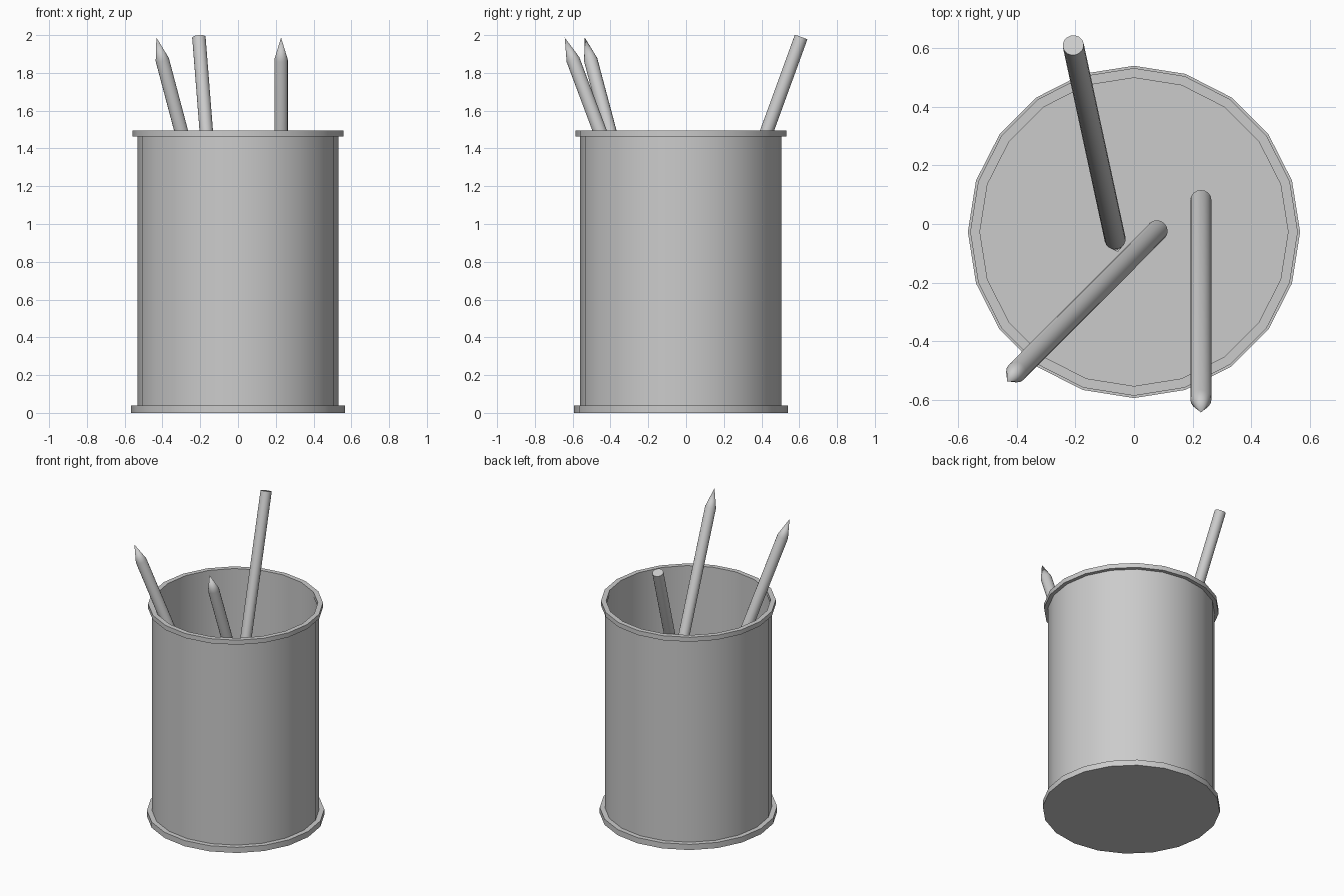
import bpy, bmesh, math
from mathutils import Vector

if "Cube" in bpy.data.objects:
    bpy.data.objects.remove(bpy.data.objects["Cube"])

CUP_Y = -0.027


def finish(name, bm, loc):
    bmesh.ops.recalc_face_normals(bm, faces=bm.faces)
    mesh = bpy.data.meshes.new(name)
    bm.to_mesh(mesh)
    bm.free()
    ob = bpy.data.objects.new(name, mesh)
    ob.location = loc
    bpy.context.collection.objects.link(ob)
    bpy.ops.object.select_all(action='DESELECT')
    ob.select_set(True)
    bpy.context.view_layer.objects.active = ob
    bpy.ops.object.shade_smooth_by_angle(angle=math.radians(30))
    return ob


def lathe(name, profile, sides, loc, closed=False):
    """Revolve (radius, z) points; radius 0 becomes a single pole vertex."""
    bm = bmesh.new()
    rings = []
    for r, z in profile:
        if r == 0:
            rings.append([bm.verts.new((0, 0, z))] * sides)
        else:
            rings.append([bm.verts.new((r * math.cos(math.tau * i / sides),
                                        r * math.sin(math.tau * i / sides), z))
                          for i in range(sides)])
    pairs = list(zip(rings, rings[1:]))
    if closed:
        pairs.append((rings[-1], rings[0]))
    for a, b in pairs:
        for i in range(sides):
            j = (i + 1) % sides
            bm.faces.new(list(dict.fromkeys((a[i], a[j], b[j], b[i]))))
    return finish(name, bm, loc)


def pencil(name, blunt, tip, radius=0.036, point=0.125):
    blunt, tip = Vector(blunt), Vector(tip)
    axis = tip - blunt
    length = axis.length
    ob = lathe(name, [(0, 0), (radius, 0), (radius, length - point), (0, length)],
               16, blunt)
    ob.rotation_mode = 'QUATERNION'
    ob.rotation_quaternion = axis.to_track_quat('Z', 'Y')


# Cup: floor disc, thin wall and top rim
cup = (0, CUP_Y, 0)
lathe("cup_base", [(0, 0), (0.566, 0), (0.566, 0.04), (0, 0.04)], 20, cup)
lathe("cup_wall", [(0.533, 0.04), (0.533, 1.462), (0.527, 1.462), (0.527, 0.04)],
      20, cup, closed=True)
lathe("cup_rim", [(0.558, 1.462), (0.558, 1.494), (0.525, 1.494), (0.525, 1.462)],
      20, cup, closed=True)

# Pencils: two point up, one points down
pencil("pencil_right", (0.228, 0.082, 0.055), (0.228, -0.642, 1.987))
pencil("pencil_left", (0.08, -0.022, 0.055), (-0.432, -0.536, 1.987))
pencil("pencil_back", (-0.207, 0.609, 1.988), (-0.055, -0.095, 0.055))
